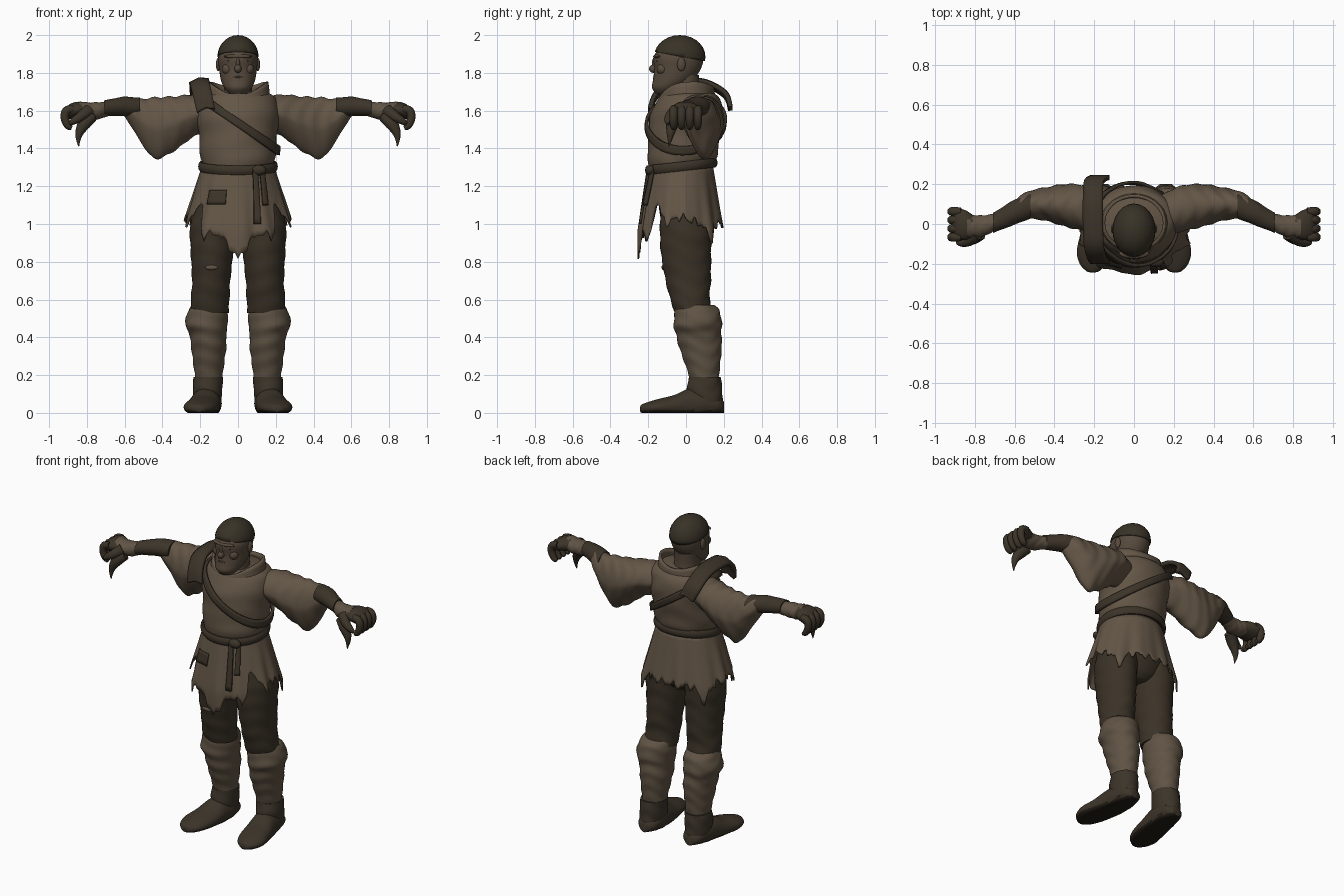
import bpy, bmesh, math
from math import sin, cos, pi
from mathutils import Vector

old = bpy.data.objects.get("Cube")
if old:
    bpy.data.objects.remove(old, do_unlink=True)


def material(name, r, g, b):
    m = bpy.data.materials.new(name)
    m.use_nodes = True
    m.diffuse_color = (r, g, b, 1)
    shader = m.node_tree.nodes["Principled BSDF"]
    shader.inputs["Base Color"].default_value = (r, g, b, 1)
    shader.inputs["Roughness"].default_value = 0.9
    return m


linen = material("worn linen", .125, .092, .061)
wraps = material("leg wrap cloth", .115, .086, .057)
skin = material("weathered skin", .095, .068, .046)
trouser = material("dark trouser cloth", .043, .032, .02)
leather = material("dark leather", .045, .034, .022)
cap_felt = material("cap felt", .04, .032, .02)
sole = material("boot sole", .016, .012, .008)
built = []


def finish(name, bm, mat, thick=0):
    bmesh.ops.recalc_face_normals(bm, faces=bm.faces)
    mesh = bpy.data.meshes.new(name)
    bm.to_mesh(mesh)
    bm.free()
    ob = bpy.data.objects.new(name, mesh)
    bpy.context.collection.objects.link(ob)
    mesh.materials.append(mat)
    if thick:
        mod = ob.modifiers.new("thickness", 'SOLIDIFY')
        mod.thickness, mod.offset = thick, 0
    built.append(ob)
    return ob


def surface(name, f, nu, nv, mat, wrap_u=False, wrap_v=False, caps=False, thick=0):
    """Grid of points f(u, v), optionally closed in either direction."""
    bm = bmesh.new()
    cols = nu if wrap_u else nu + 1
    rows = nv if wrap_v else nv + 1
    grid = [[bm.verts.new(f(i / nu, j / nv)) for i in range(cols)] for j in range(rows)]
    for j in range(nv):
        for i in range(nu):
            a, b = grid[j], grid[(j + 1) % rows]
            k = (i + 1) % cols
            bm.faces.new((a[i], a[k], b[k], b[i]))
    if caps:
        bm.faces.new(grid[0])
        bm.faces.new(grid[-1])
    return finish(name, bm, mat, thick)


def spline(rows, n=6):
    """Smooth curve through rows of numbers."""
    out = []
    for i in range(len(rows) - 1):
        quad = (rows[max(i - 1, 0)], rows[i], rows[i + 1], rows[min(i + 2, len(rows) - 1)])
        for k in range(n):
            t = k / n
            out.append([b + t / 2 * (c - a + t * (2 * a - 5 * b + 4 * c - d + t * (3 * (b - c) + d - a)))
                        for a, b, c, d in zip(*quad)])
    return out + [list(rows[-1])]


def loft(name, rows, mat, axis='Z', side=1, wrinkle=0, freq=70, droop=0, seg=36):
    """Ellipse rings (position, centre, centre, radius, radius) along an axis."""
    path = spline(rows)

    def point(u, v):
        t, p, q, a, b = path[round(v * (len(path) - 1))]
        ang = 2 * pi * u
        k = 1 + wrinkle * sin(freq * t + 2 * sin(2 * ang + 1) + sin(3 * ang))
        p += a * k * cos(ang) * (1 - droop * max(0, -sin(ang)))
        q += b * k * sin(ang)
        x, y, z = {'Z': (p, q, t), 'X': (t, p, q), 'Y': (p, t, q)}[axis]
        return side * x, y, max(z, 0)
    return surface(name, point, seg, len(path) - 1, mat, wrap_u=True, caps=True)


def ball(name, centre, radii, mat):
    bm = bmesh.new()
    bmesh.ops.create_uvsphere(bm, u_segments=24, v_segments=14, radius=1)
    for v in bm.verts:
        v.co = Vector(c + r * p for c, r, p in zip(centre, radii, v.co))
    return finish(name, bm, mat)


def tube(name, points, mat, side=1):
    """Round tapering tube through (x, y, z, radius) points."""
    path = spline(points, 4)

    def point(u, v):
        i = round(v * (len(path) - 1))
        x, y, z, r = path[i]
        d = Vector(path[min(i + 1, len(path) - 1)][:3]) - Vector(path[max(i - 1, 0)][:3])
        n1 = d.cross(Vector((0, 1, 0))).normalized()
        n2 = d.cross(n1).normalized()
        p = Vector((x, y, z)) + r * (cos(2 * pi * u) * n1 + sin(2 * pi * u) * n2)
        return side * p.x, p.y, p.z
    return surface(name, point, 12, len(path) - 1, mat, wrap_u=True, caps=True)


# Head, face and cap
loft("head", [(1.69, 0, -.115, .045, .045), (1.72, 0, -.1, .072, .08), (1.76, 0, -.07, .09, .105),
              (1.82, 0, -.045, .1, .123), (1.88, 0, -.04, .104, .132), (1.93, 0, -.035, .088, .11)], skin)
loft("neck", [(1.6, 0, 0, .09, .09), (1.7, 0, -.015, .075, .085), (1.79, 0, -.01, .075, .08)], skin)
ball("nose", (0, -.172, 1.822), (.019, .024, .022), skin)
ball("nose_bridge", (0, -.163, 1.85), (.011, .018, .035), skin)
ball("brow", (0, -.148, 1.887), (.075, .026, .012), skin)
ball("upper_lip", (0, -.158, 1.778), (.033, .017, .008), skin)
ball("lower_lip", (0, -.155, 1.762), (.028, .018, .008), skin)
ball("chin", (0, -.15, 1.728), (.036, .03, .024), skin)
for s, side in ((1, "left"), (-1, "right")):
    ball(side + "_eye", (s * .04, -.148, 1.864), (.018, .012, .007), leather)
    ball(side + "_ear", (s * .104, -.025, 1.845), (.013, .022, .036), skin)
    ball(side + "_cheek", (s * .055, -.125, 1.82), (.03, .03, .03), skin)
cap = ball("cap", (0, -.033, 1.885), (.109, .136, .115), cap_felt)
bm = bmesh.new()
bm.from_mesh(cap.data)
bmesh.ops.bisect_plane(bm, geom=bm.verts[:] + bm.edges[:] + bm.faces[:], plane_co=(0, -.035, 1.888),
                       plane_no=(0, .19, 1), clear_inner=True)
bm.to_mesh(cap.data)
bm.free()
cap.modifiers.new("thickness", 'SOLIDIFY').thickness = .006

# Tunic body and collar
body = [(1.24, 0, -.03, .185, .16), (1.3, 0, -.03, .185, .165), (1.36, 0, -.02, .2, .185),
        (1.45, 0, -.01, .205, .188), (1.55, 0, 0, .215, .195), (1.62, 0, .01, .215, .18),
        (1.67, 0, .015, .195, .16), (1.7, 0, .01, .15, .13)]
loft("tunic_body", body, linen, wrinkle=.012, freq=45, seg=56)


def collar_point(u, v):
    a = 2 * pi * u
    top = 1.70 + .05 * cos(a) ** 2 + .025 * max(0, sin(a)) - .02 * max(0, -sin(a)) ** 4
    return (.165 - .012 * v) * cos(a), .005 + (.145 - .01 * v) * sin(a), 1.65 + v * (top - 1.65)


surface("collar", collar_point, 48, 4, linen, wrap_u=True, thick=.016)

# Torn skirt with front tail and side slits
hem = [(0, .81), (.2, .9), (.45, .96), (.62, .92), (.72, .96), (.92, 1.14), (1.05, 1.04), (1.25, 1.0),
       (1.5, 1.04), (2.1, 1.0), (2.35, .9), (2.5, 1.0), (pi, 1.0)]


def hem_height(a):
    d = abs((a + pi / 2 + pi) % (2 * pi) - pi)
    for (d0, z0), (d1, z1) in zip(hem, hem[1:]):
        if d <= d1 + 1e-6:
            break
    return z0 + (z1 - z0) * (d - d0) / (d1 - d0) + .018 * sin(23 * a) + .012 * sin(41 * a)


def skirt_at(a, z, off=0):
    t = min((1.3 - z) / .29, 1.15)
    k = 1 + t * (.025 * sin(11 * a) + .015 * sin(17 * a + 1))
    return (.19 + .09 * t + off) * k * cos(a), -.025 + (.165 + .05 * t + off) * k * sin(a), z


surface("skirt", lambda u, v: skirt_at(2 * pi * u, 1.3 + v * (hem_height(2 * pi * u) - 1.3)),
        120, 12, linen, wrap_u=True, thick=.008)
surface("skirt_patch", lambda u, v: skirt_at(-2.25 + .42 * u, 1.18 - .075 * v, .009), 8, 4, leather, thick=.006)

# Belt, knot and hanging ends
surface("belt", lambda u, v: ((.197 + .014 * cos(2 * pi * v)) * cos(2 * pi * u),
                              -.025 + (.178 + .014 * cos(2 * pi * v)) * sin(2 * pi * u),
                              1.305 + .02 * sin(2 * pi * u) + .026 * sin(2 * pi * v)),
        56, 10, leather, wrap_u=True, wrap_v=True)
ball("belt_knot", (.11, -.19, 1.285), (.04, .026, .028), leather)
for name, start, low in (("long_belt_end", -1.2, 1.0), ("short_belt_end", -1.0, 1.1)):
    surface(name, lambda u, v: skirt_at(start + .12 * u - .08 * v, 1.29 + v * (low - 1.29), .022),
            3, 10, leather, thick=.014)

# Diagonal strap and shoulder pad
body_path = spline(body)


def strap_point(u, v):
    a, x = 2 * pi * u, 0
    for _ in range(12):
        z = 1.535 - .68 * x + .05 * (v - .5)
        row = min(body_path, key=lambda r: abs(r[0] - z))
        x = .5 * x + .5 * (row[3] + .014) * cos(a)
    return x, row[2] + (row[4] + .014) * sin(a), z


surface("chest_strap", strap_point, 72, 3, leather, wrap_u=True, thick=.016)
pad = spline([(-.17, -.19, 1.6), (-.185, -.165, 1.67), (-.2, -.1, 1.735), (-.205, .02, 1.75),
              (-.205, .12, 1.735), (-.2, .21, 1.68), (-.17, .235, 1.61)])


def pad_point(u, v):
    x, y, z = pad[round(v * (len(pad) - 1))]
    return x + .095 * (u - .5), y, z + .03 * (.5 - abs(u - .5)) + .02 * (u - .5)


surface("shoulder_pad", pad_point, 6, len(pad) - 1, leather, thick=.024)

# Pelvis
loft("trouser_seat", [(1.28, 0, -.02, .17, .14), (1.1, 0, 0, .22, .145), (.97, 0, 0, .16, .12),
                      (.92, 0, 0, .06, .08)], trouser)
ball("knee_tear", (-.14, -.118, .77), (.034, .012, .014), wraps)

for s, side in ((1, "left"), (-1, "right")):
    # Arms: draped sleeve, forearm guard, bandaged wrist
    loft(side + "_sleeve", [(.13, .04, 1.58, .1, .09), (.23, .075, 1.575, .115, .11), (.34, .093, 1.53, .108, .145),
                            (.44, .1, 1.508, .085, .162), (.51, .098, 1.545, .073, .118),
                            (.57, .085, 1.595, .06, .072), (.6, .07, 1.615, .045, .045)],
         linen, 'X', s, wrinkle=.03, freq=80, droop=.35, seg=48)
    loft(side + "_forearm_guard", [(.52, .09, 1.618, .062, .05), (.6, .06, 1.622, .063, .052),
                                   (.66, .03, 1.618, .056, .046), (.71, .005, 1.612, .05, .042)],
         leather, 'X', s, wrinkle=.012)
    loft(side + "_wrist", [(.68, .02, 1.61, .04, .036), (.74, -.005, 1.6, .05, .045), (.79, -.012, 1.598, .056, .045),
                           (.84, -.01, 1.605, .06, .045)], wraps, 'X', s, wrinkle=.025, freq=130)
    # Curled hand
    loft(side + "_hand", [(.81, -.01, 1.605, .055, .038), (.85, -.005, 1.605, .075, .042),
                          (.89, 0, 1.595, .078, .04), (.915, 0, 1.58, .065, .03)], leather, 'X', s)
    for i, finger in enumerate(("index", "middle", "ring", "little")):
        y = -.066 + .043 * i
        tube(f"{side}_{finger}_finger", [(.87, y, 1.61, .02), (.908, y, 1.6, .023), (.917, y, 1.56, .022),
                                         (.9, y, 1.52, .019), (.88, y, 1.508, .012)], leather, s)
    tube(side + "_thumb", [(.79, -.05, 1.6, .035), (.83, -.085, 1.57, .027), (.87, -.095, 1.545, .019),
                           (.89, -.09, 1.53, .01)], leather, s)
    tube(side + "_hanging_rag", [(.77, -.05, 1.57, .03), (.81, -.07, 1.535, .034), (.837, -.08, 1.49, .024),
                                 (.845, -.085, 1.45, .013), (.843, -.09, 1.41, .002)], leather, s)
    # Legs: trousers, wrapped shins, rolled cuff
    loft(side + "_trouser_leg", [(1.16, .11, -.01, .1, .12), (1.0, .137, 0, .116, .138), (.85, .138, 0, .112, .133),
                                 (.7, .142, .012, .101, .12), (.61, .147, .02, .102, .105),
                                 (.53, .15, .04, .1, .1)], trouser, 'Z', s, wrinkle=.018, freq=60)
    loft(side + "_shin_wrap", [(.57, .155, .05, .09, .1), (.54, .16, .06, .104, .118), (.47, .167, .062, .113, .128),
                               (.42, .16, .066, .098, .12), (.36, .155, .075, .094, .115),
                               (.28, .155, .085, .084, .098), (.2, .155, .095, .074, .08),
                               (.16, .155, .098, .072, .078)], wraps, 'Z', s, wrinkle=.022, freq=75)
    # Boots: ankle shaft, foot with dark sole
    loft(side + "_boot_shaft", [(.19, .157, .1, .077, .085), (.14, .16, .098, .079, .092), (.08, .162, .1, .074, .094),
                                (.02, .162, .105, .07, .092)], leather, 'Z', s, wrinkle=.02)
    foot = loft(side + "_foot", [(.2, .16, .03, .03, .03), (.17, .16, .04, .06, .045), (.1, .163, .05, .077, .075),
                                 (.02, .172, .045, .08, .085), (-.06, .185, .035, .087, .06),
                                 (-.14, .2, .03, .088, .045), (-.2, .205, .025, .068, .033),
                                 (-.235, .207, .022, .035, .022), (-.243, .207, .02, .015, .012)], leather, 'Y', s)
    foot.data.materials.append(sole)
    for face in foot.data.polygons:
        face.material_index = int(face.center.z < .012)

# Smooth shading with sharp edges kept
bpy.ops.object.select_all(action='DESELECT')
for ob in built:
    ob.select_set(True)
bpy.context.view_layer.objects.active = built[0]
bpy.ops.object.shade_smooth_by_angle(angle=math.radians(50))
